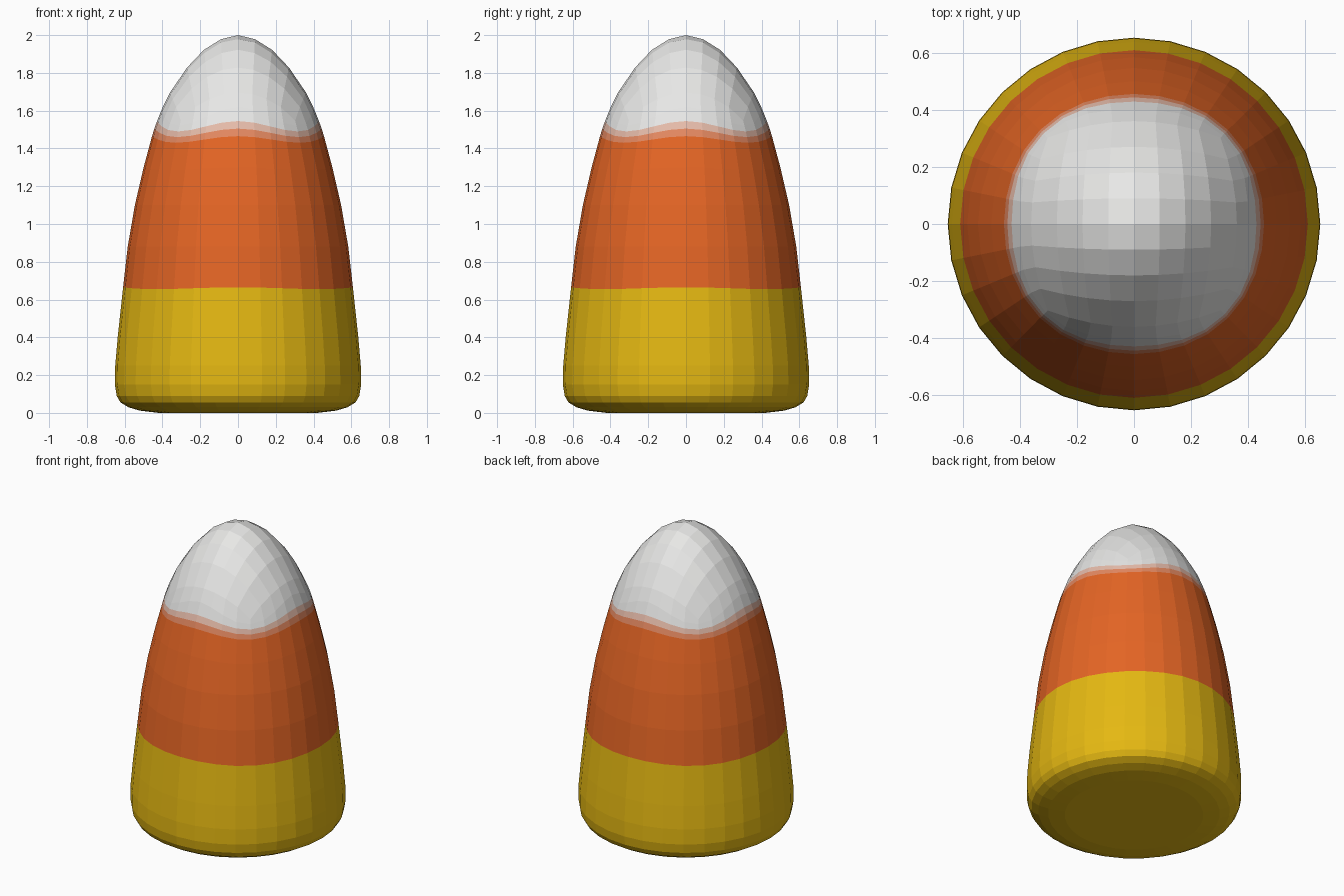
import bpy, bmesh, math

if "Cube" in bpy.data.objects:
    bpy.data.objects.remove(bpy.data.objects["Cube"])

# Radius profile (height, radius), bottom to tip
PROFILE = [(0.0, 0.42), (0.012, 0.52), (0.03, 0.58), (0.055, 0.622), (0.09, 0.642),
           (0.15, 0.652), (0.25, 0.65), (0.4, 0.637), (0.65, 0.61), (0.85, 0.588),
           (1.0, 0.567), (1.2, 0.525), (1.4, 0.474), (1.5, 0.445), (1.6, 0.408),
           (1.7, 0.358), (1.8, 0.293), (1.87, 0.235), (1.93, 0.172), (1.965, 0.12),
           (1.985, 0.075), (2.0, 0.0)]


def radius_at(z):
    for (z0, r0), (z1, r1) in zip(PROFILE, PROFILE[1:]):
        if z <= z1:
            return r0 + (r1 - r0) * (z - z0) / (z1 - z0)
    return 0.0


def height_at(r):
    top = PROFILE[6:]
    for (z0, r0), (z1, r1) in zip(top, top[1:]):
        if r >= r1:
            return z0 + (z1 - z0) * (r0 - r) / (r0 - r1)
    return 2.0


def material(name, rgb):
    m = bpy.data.materials.new(name)
    m.diffuse_color = (*rgb, 1.0)
    m.use_nodes = True
    m.node_tree.nodes["Principled BSDF"].inputs["Base Color"].default_value = m.diffuse_color
    return m


bm = bmesh.new()
N = 4  # half of the grid divisions on the tip

# Tip: rounded square grid draped over the profile
grid = {}
for i in range(-N, N + 1):
    for j in range(-N, N + 1):
        u, v = i / N, j / N
        x = 0.36 * u * (1 - 0.16 * v * v)
        y = 0.36 * v * (1 - 0.16 * u * u)
        grid[i, j] = bm.verts.new((x, y, height_at(math.hypot(x, y))))
for i in range(-N, N):
    for j in range(-N, N):
        f = bm.faces.new((grid[i, j], grid[i + 1, j], grid[i + 1, j + 1], grid[i, j + 1]))
        f.material_index = 4

# Outline of the tip, counter-clockwise from the +x axis
edge = [k for k in grid if max(abs(k[0]), abs(k[1])) == N]
edge.sort(key=lambda k: math.atan2(k[1], k[0]) % (2 * math.pi))
ring = [grid[k] for k in edge]
S = len(ring)

# Sides: rings of (height on the axes, height on the diagonals, colour of band above)
LEVELS = [(1.62, 1.52, 4), (1.545, 1.49, 4), (1.505, 1.46, 3), (1.465, 1.43, 2),
          (1.3, 1.285, 1), (1.1, 1.1, 1), (0.88, 0.88, 1), (0.665, 0.655, 1),
          (0.4, 0.4, 0), (0.25, 0.25, 0), (0.15, 0.15, 0), (0.09, 0.09, 0),
          (0.055, 0.055, 0), (0.03, 0.03, 0), (0.012, 0.012, 0), (0.0, 0.0, 0)]
for za, zd, colour in LEVELS:
    new = []
    for k in range(S):
        a = 2 * math.pi * k / S
        z = (za + zd) / 2 + (za - zd) / 2 * math.cos(4 * a)
        r = radius_at(z)
        new.append(bm.verts.new((r * math.cos(a), r * math.sin(a), z)))
    for k in range(S):
        n = (k + 1) % S
        f = bm.faces.new((new[k], new[n], ring[n], ring[k]))
        f.material_index = colour
    ring = new

# Flat base
bm.faces.new(ring[::-1]).material_index = 0
bmesh.ops.recalc_face_normals(bm, faces=bm.faces)

mesh = bpy.data.meshes.new("candy_body")
bm.to_mesh(mesh)
bm.free()
for name, rgb in [("yellow", (0.78, 0.48, 0.006)), ("orange", (0.78, 0.13, 0.018)),
                  ("pale orange", (0.78, 0.25, 0.12)), ("cream pink", (0.79, 0.5, 0.4)),
                  ("white", (0.8, 0.8, 0.79))]:
    mesh.materials.append(material(name, rgb))
obj = bpy.data.objects.new("candy_body", mesh)
bpy.context.collection.objects.link(obj)
